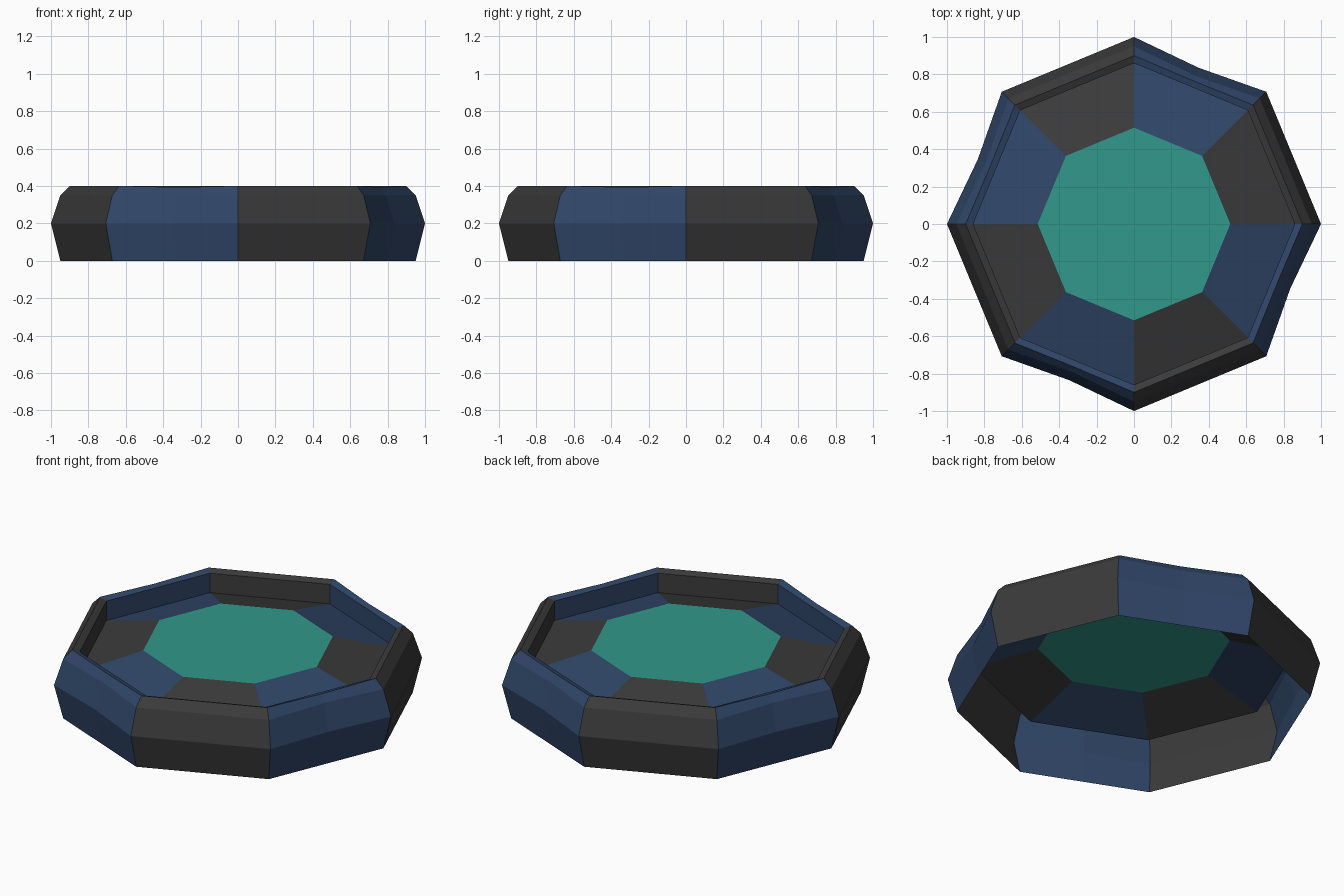
import bpy, bmesh, math

if "Cube" in bpy.data.objects:
    bpy.data.objects.remove(bpy.data.objects["Cube"])


def material(name, rgb):
    m = bpy.data.materials.new(name)
    m.diffuse_color = (*rgb, 1)
    m.use_nodes = True
    m.node_tree.nodes["Principled BSDF"].inputs["Base Color"].default_value = m.diffuse_color
    return m


CHARCOAL = material("charcoal", (0.043, 0.043, 0.043))
BLUE = material("navy blue", (0.029, 0.061, 0.138))
TEAL = material("teal", (0.031, 0.315, 0.258))


def finish(name, bm, mats):
    me = bpy.data.meshes.new(name)
    bm.to_mesh(me)
    bm.free()
    for m in mats:
        me.materials.append(m)
    ob = bpy.data.objects.new(name, me)
    bpy.context.collection.objects.link(ob)


def ring(bm, r, z, dent_r=0, dent_z=0):
    """Octagon with side midpoints; blue sides may be dented in the middle."""
    verts = []
    for i in range(16):
        a = math.pi * i / 8
        rr, zz = r, z
        if i % 2:
            rr = r * math.cos(math.pi / 8)
            if (i // 2) % 2:
                rr, zz = rr - dent_r, zz - dent_z
        verts.append(bm.verts.new((rr * math.cos(a), rr * math.sin(a), zz)))
    return verts


def panels(name, profile):
    """Loft octagon rings; sides alternate charcoal and blue."""
    bm = bmesh.new()
    rings = [ring(bm, *p) for p in profile]
    for lo, hi in zip(rings, rings[1:]):
        for i in range(16):
            j = (i + 1) % 16
            f = bm.faces.new((lo[i], lo[j], hi[j], hi[i]))
            f.material_index = (i // 2) % 2
    finish(name, bm, (CHARCOAL, BLUE))


# padded outer rim, rolled over to the inner wall (hollow underneath)
panels("padded_rim", [
    (0.95, 0.0),
    (1.0, 0.2, 0.02),
    (0.95, 0.35, 0.02),
    (0.90, 0.40, 0.003, 0.007),
    (0.86, 0.385),
    (0.86, 0.27),
])

# sloping floor panels rising to the centre
panels("floor_panels", [(0.86, 0.27), (0.515, 0.365)])

# flat centre pad
bm = bmesh.new()
bm.faces.new(ring(bm, 0.515, 0.365))
finish("centre_pad", bm, (TEAL,))
